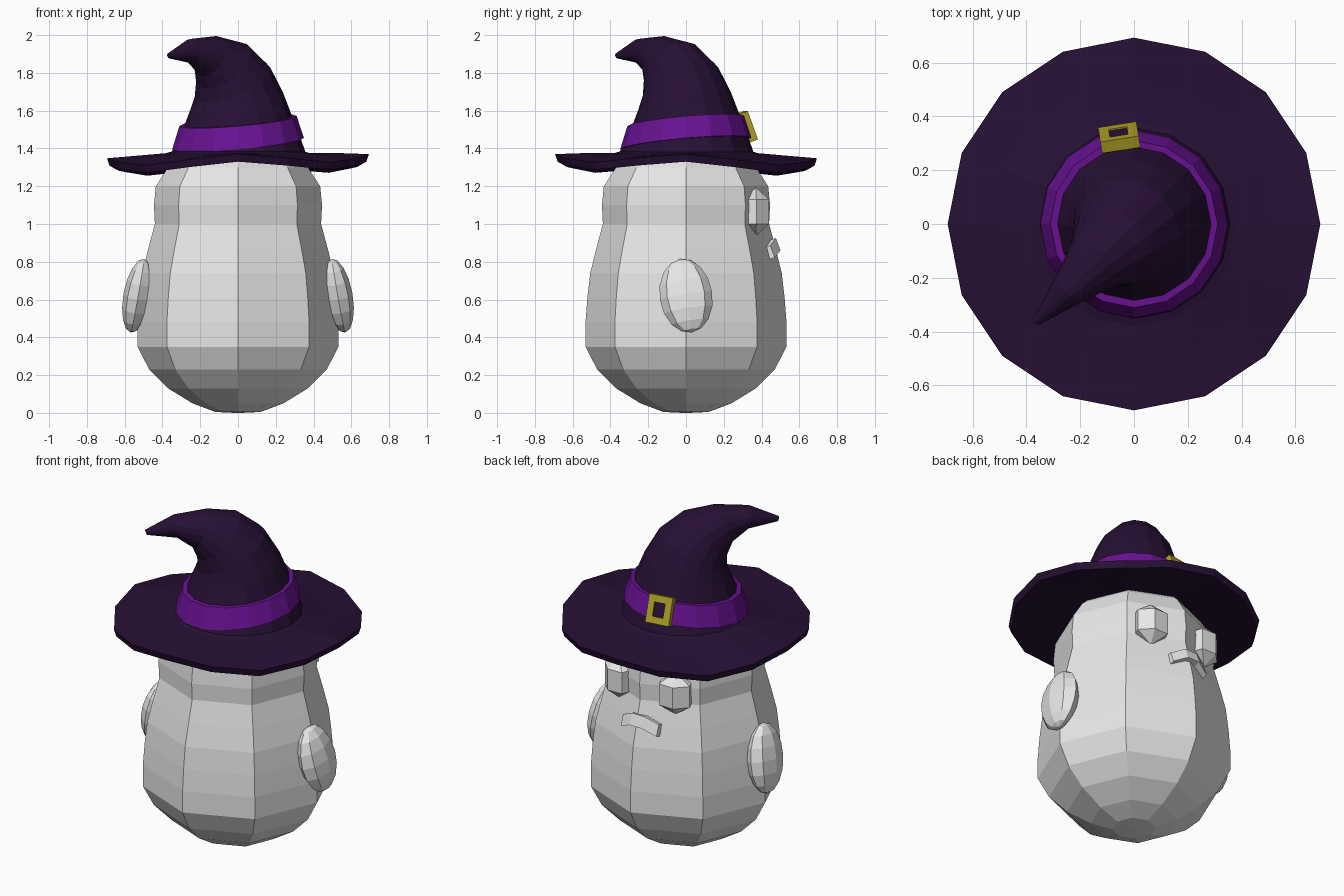
import bpy, bmesh, math
from mathutils import Vector, Matrix

cube = bpy.data.objects.get("Cube")
if cube:
    bpy.data.objects.remove(cube, do_unlink=True)


def material(name, rgb):
    m = bpy.data.materials.new(name)
    m.use_nodes = True
    m.diffuse_color = (*rgb, 1)
    m.node_tree.nodes["Principled BSDF"].inputs["Base Color"].default_value = (*rgb, 1)
    return m


PALE = material("pale grey", (0.8, 0.8, 0.8))
DARK = material("dark purple cloth", (0.02, 0.005, 0.034))
VIOLET = material("violet ribbon", (0.14, 0.006, 0.29))
GOLD = material("dull gold", (0.42, 0.35, 0.02))


def finish(name, bm, mat):
    bmesh.ops.recalc_face_normals(bm, faces=bm.faces)
    me = bpy.data.meshes.new(name)
    bm.to_mesh(me)
    bm.free()
    me.materials.append(mat)
    ob = bpy.data.objects.new(name, me)
    bpy.context.scene.collection.objects.link(ob)
    return ob


def loft(name, rings, mat, closed=False):
    """Skin a list of rings; closed joins the last ring to the first."""
    bm = bmesh.new()
    loops = [[bm.verts.new(p) for p in ring] for ring in rings]
    pairs = list(zip(loops, loops[1:]))
    if closed:
        pairs.append((loops[-1], loops[0]))
    else:
        bm.faces.new(loops[0])
        bm.faces.new(loops[-1])
    n = len(loops[0])
    for a, b in pairs:
        for i in range(n):
            j = (i + 1) % n
            bm.faces.new((a[i], a[j], b[j], b[i]))
    return finish(name, bm, mat)


def angles(n):
    return [2 * math.pi * i / n for i in range(n)]


def circle(r, z, n):
    return [Vector((r * math.cos(a), r * math.sin(a), z)) for a in angles(n)]


# Body: eight-sided rounded gourd
PROFILE = [(0.12, 0.005), (0.24, 0.05), (0.37, 0.13), (0.47, 0.23), (0.532, 0.35),
           (0.532, 0.48), (0.522, 0.61), (0.507, 0.74), (0.475, 0.87), (0.44, 1.0),
           (0.445, 1.1), (0.435, 1.2), (0.37, 1.3), (0.26, 1.4)]
loft("body", [circle(0.02, 0, 8)] + [circle(r, z, 8) for r, z in PROFILE], PALE)


def ellipsoid(name, segs, rings, matrix, size):
    bm = bmesh.new()
    bmesh.ops.create_uvsphere(bm, u_segments=segs, v_segments=rings, radius=1,
                              matrix=matrix @ Matrix.Diagonal((*size, 1)))
    return finish(name, bm, PALE)


# Paired hands and eyes
for side, s in (("left", 1), ("right", -1)):
    hand = (Matrix.Translation((s * 0.532, 0, 0.62))
            @ Matrix.Rotation(math.radians(9), 4, "X")
            @ Matrix.Rotation(math.radians(-10 * s), 4, "Y"))
    ellipsoid(side + "_hand", 8, 8, hand, (0.075, 0.14, 0.2))
    eye = (Matrix.Translation((s * 0.19, 0.37, 1.065))
           @ Matrix.Rotation(math.radians(-22.5 * s), 4, "Z"))
    ellipsoid(side + "_eye", 6, 3, eye, (0.115, 0.088, 0.128))

# Mouth: downturned bar wrapped round the face
sections = []
for x, y, z in ((-0.13, 0.43, 0.845), (-0.05, 0.46, 0.885),
                (0.03, 0.46, 0.885), (0.11, 0.43, 0.845)):
    c = Vector((x, y, z))
    out, up = Vector((0, 0.028, 0.008)), Vector((0, -0.012, 0.032))
    sections.append([c - out - up, c + out - up, c + out + up, c - out + up])
loft("mouth", sections, PALE)

# Hat brim: wavy ring with a thick rim
N = 16


def brim_ring(r, z, wave):
    ring = circle(r, z, N)
    for p, a in zip(ring, angles(N)):
        p.z += wave * (0.024 * math.cos(4 * a) + 0.011 * (math.cos(a) - math.sin(a)))
    return ring


loft("hat_brim", [brim_ring(0.3, 1.33, 0), brim_ring(0.5, 1.315, 0.6),
                  brim_ring(0.68, 1.295, 1), brim_ring(0.693, 1.335, 1),
                  brim_ring(0.52, 1.355, 0.6), brim_ring(0.38, 1.375, 0),
                  brim_ring(0.3, 1.40, 0)], DARK, closed=True)

# Hat crown: tapered rings leaning along a diagonal
LEAN = Vector((-1, -1, 0)).normalized()
ACROSS = Vector((1, -1, 0)).normalized()
UP = Vector((0, 0, 1))


def tilted_ring(s, z, r, tilt):
    t = math.radians(tilt)
    along = LEAN * math.cos(t) - UP * math.sin(t)
    centre = LEAN * s + UP * z
    return [centre + r * (along * math.cos(a) + ACROSS * math.sin(a)) for a in angles(N)]


CROWN = [(0, 1.36, 0.365, 0), (0, 1.45, 0.325, 6), (0, 1.55, 0.285, 8),
         (0.01, 1.65, 0.25, 15), (0.04, 1.75, 0.215, 30), (0.11, 1.84, 0.17, 46),
         (0.21, 1.89, 0.115, 66), (0.35, 1.915, 0.065, 95), (0.515, 1.89, 0.015, 108)]
loft("hat_crown", [tilted_ring(*c) for c in CROWN], DARK)

# Ribbon round the crown
loft("hat_band", [tilted_ring(0, 1.425, 0.35, 7), tilted_ring(0, 1.545, 0.312, 7),
                  tilted_ring(0, 1.545, 0.27, 7), tilted_ring(0, 1.425, 0.30, 7)],
     VIOLET, closed=True)

# Buckle: four bars around a dark plate
FRAME = (Matrix.Translation((-0.055, 0.322, 1.515))
         @ Matrix.Rotation(math.radians(9), 4, "Z")
         @ Matrix.Rotation(math.radians(20), 4, "X"))


def boxes(name, parts, mat):
    bm = bmesh.new()
    for place, size in parts:
        bmesh.ops.create_cube(bm, size=1, matrix=FRAME @ Matrix.Translation(place)
                              @ Matrix.Diagonal((*size, 1)))
    return finish(name, bm, mat)


bars = []
for s in (-1, 1):
    bars.append(((s * 0.053, 0, 0), (0.038, 0.045, 0.16)))
    bars.append(((0, 0, s * 0.061), (0.07, 0.045, 0.038)))
boxes("buckle_frame", bars, GOLD)
boxes("buckle_centre", [((0, 0.012, 0), (0.07, 0.009, 0.086))], DARK)
